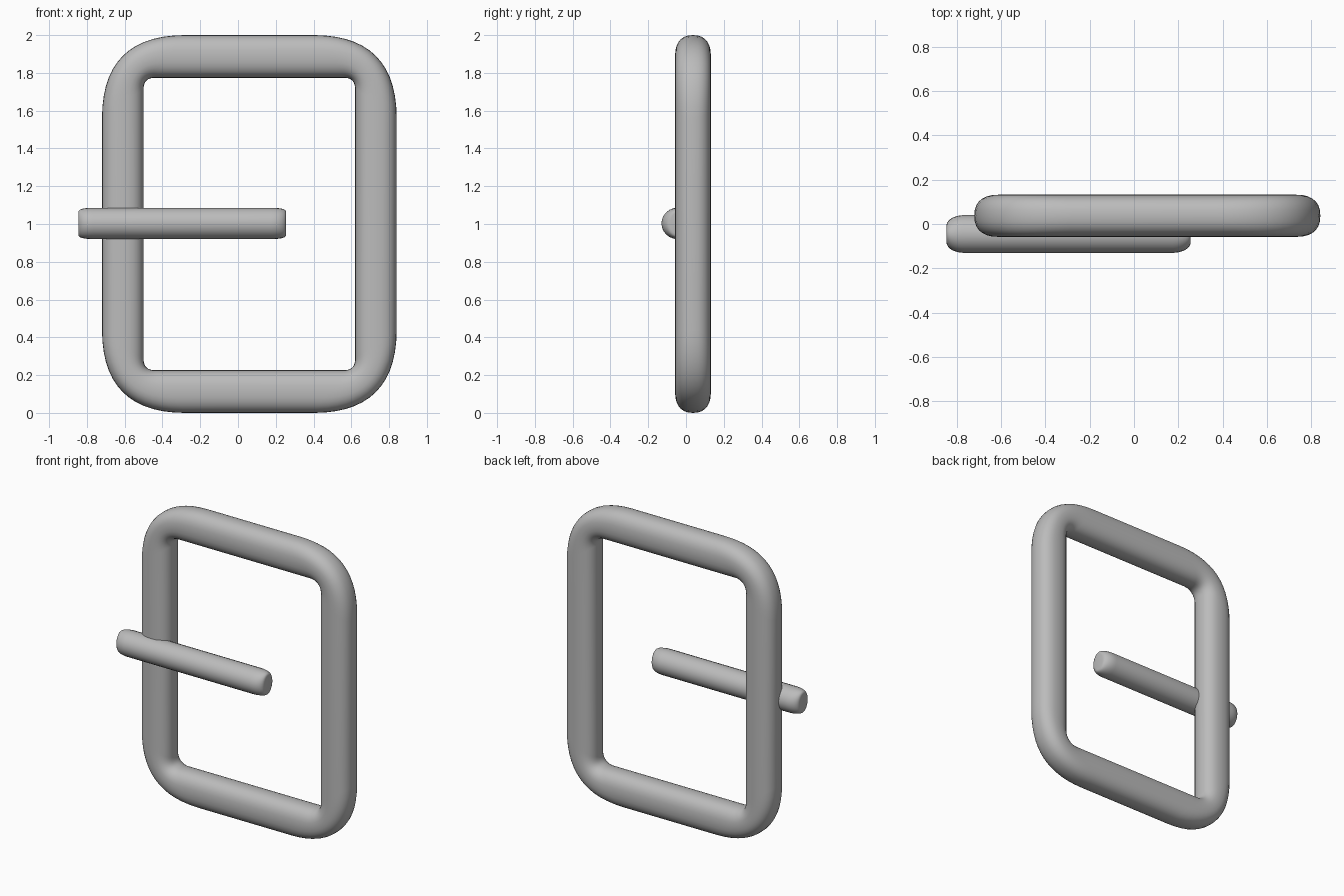
import bpy
import bmesh
from math import cos, sin, pi, copysign

cube = bpy.data.objects.get("Cube")
if cube:
    bpy.data.objects.remove(cube, do_unlink=True)

metal = bpy.data.materials.new("grey metal")
metal.use_nodes = True
metal.diffuse_color = (0.5, 0.5, 0.5, 1)
metal.node_tree.nodes["Principled BSDF"].inputs["Base Color"].default_value = (0.5, 0.5, 0.5, 1)


def oval(count, power):
    """Unit superellipse: power 2 is a circle, higher is squarer."""
    soft = lambda v: copysign(abs(v) ** (2 / power), v)
    return [(soft(cos(2 * pi * i / count)), soft(sin(2 * pi * i / count))) for i in range(count)]


def loft(name, rings, closed):
    """Skin a list of equal rings, capping the ends when open."""
    bm = bmesh.new()
    loops = [[bm.verts.new(p) for p in ring] for ring in rings]
    pairs = list(zip(loops, loops[1:]))
    if closed:
        pairs.append((loops[-1], loops[0]))
    for a, b in pairs:
        for i in range(len(a)):
            j = (i + 1) % len(a)
            bm.faces.new((a[i], a[j], b[j], b[i]))
    if not closed:
        bm.faces.new(loops[0])
        bm.faces.new(loops[-1])
    bmesh.ops.recalc_face_normals(bm, faces=bm.faces)
    mesh = bpy.data.meshes.new(name)
    bm.to_mesh(mesh)
    bm.free()
    mesh.materials.append(metal)
    mesh.shade_smooth()
    obj = bpy.data.objects.new(name, mesh)
    bpy.context.collection.objects.link(obj)
    return obj


# Buckle frame: rounded rectangle with soft outer and tight inner corners
STEPS = 14


def frame_path(half_x, half_z, reach):
    points = []
    for sx, sz, side_first in ((1, 1, True), (-1, 1, False), (-1, -1, True), (1, -1, False)):
        for k in range(STEPS + 1):
            t = k / STEPS if side_first else 1 - k / STEPS
            points.append((sx * (half_x - reach * t * t), sz * (half_z - reach * (1 - t) ** 2)))
    return points


tracks = []
for out, depth in oval(28, 2.4):
    reach = 0.25 + 0.19 * out
    path = frame_path(0.67 + 0.11 * out, 0.887 + 0.113 * out, reach)
    tracks.append([(0.06 + x, 0.037 + 0.095 * depth, 1 + z) for x, z in path])
loft("buckle_frame", list(zip(*tracks)), True)

# Prong: round bar, its ends rounded more in depth than in height
END = 8
ends = [(1 - cos(pi / 2 * k / END), sin(pi / 2 * k / END)) for k in range(END + 1)]
stations = [(-0.845 + 0.08 * d, s) for d, s in ends]
stations += [(0.255 - 0.08 * d, s) for d, s in reversed(ends)]
rings = []
for x, s in stations:
    deep = 0.45 + 0.55 * s
    tall = 0.68 + 0.32 * s ** 0.6
    rings.append([(x, -0.045 + 0.085 * deep * a, 1.003 + 0.083 * tall * b) for a, b in oval(24, 2)])
prong = loft("prong", rings, False)

for obj in bpy.context.scene.objects:
    obj.select_set(obj.name in ("buckle_frame", "prong"))
bpy.context.view_layer.objects.active = prong
bpy.ops.object.shade_smooth_by_angle(angle=pi / 4)
